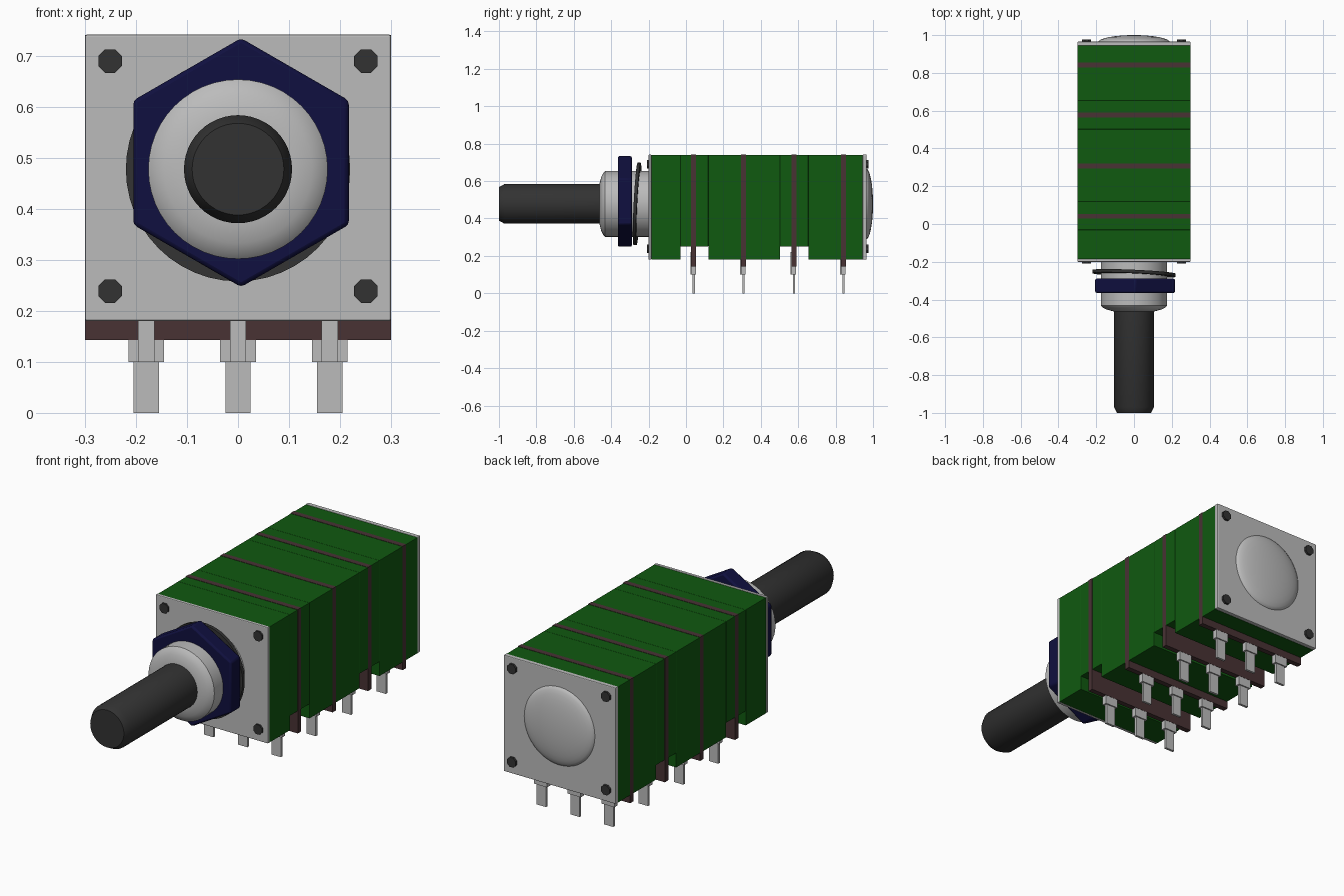
import bpy, bmesh, math
from mathutils import Matrix, Vector

if "Cube" in bpy.data.objects:
    bpy.data.objects.remove(bpy.data.objects["Cube"], do_unlink=True)

AXIS_Z = 0.478


def material(name, r, g, b):
    m = bpy.data.materials.new(name)
    m.use_nodes = True
    m.diffuse_color = (r, g, b, 1)
    m.node_tree.nodes["Principled BSDF"].inputs["Base Color"].default_value = (r, g, b, 1)
    return m


GREEN = material("green plastic", 0.005, 0.1, 0.005)
BROWN = material("brown laminate", 0.065, 0.032, 0.034)
METAL = material("light grey metal", 0.5, 0.5, 0.5)
DARK = material("dark grey", 0.032, 0.032, 0.032)
NAVY = material("navy blue", 0.005, 0.005, 0.05)


def finish(name, bm, mat, smooth=False, bevel=0):
    bmesh.ops.recalc_face_normals(bm, faces=bm.faces)
    mesh = bpy.data.meshes.new(name)
    bm.to_mesh(mesh)
    bm.free()
    mesh.materials.append(mat)
    ob = bpy.data.objects.new(name, mesh)
    bpy.context.collection.objects.link(ob)
    if bevel:
        mod = ob.modifiers.new("soft edges", "BEVEL")
        mod.width, mod.segments = bevel, 2
    if smooth:
        bpy.ops.object.select_all(action="DESELECT")
        ob.select_set(True)
        bpy.context.view_layer.objects.active = ob
        bpy.ops.object.shade_smooth_by_angle(angle=math.radians(35))
    return ob


def box(name, x, y, z, mat, bevel=0):
    """Box from (low, high) ranges on each axis."""
    bm = bmesh.new()
    bmesh.ops.create_cube(bm, size=1)
    for v in bm.verts:
        v.co = [r[0] if c < 0 else r[1] for r, c in zip((x, y, z), v.co)]
    return finish(name, bm, mat, bevel=bevel)


def lathe(name, profile, mat, sides=48, x=0, z=AXIS_Z, smooth=True, closed=False, turn=0):
    """Revolve (radius, y) points around an axis parallel to y."""
    bm = bmesh.new()
    rings = []
    for r, y in profile:
        if r == 0:
            rings.append([bm.verts.new((x, y, z))] * sides)
            continue
        angles = [turn + math.tau * i / sides for i in range(sides)]
        rings.append([bm.verts.new((x + r * math.cos(a), y, z + r * math.sin(a))) for a in angles])
    pairs = list(zip(rings, rings[1:])) + ([(rings[-1], rings[0])] if closed else [])
    for a, b in pairs:
        for i in range(sides):
            j = (i + 1) % sides
            bm.faces.new(list(dict.fromkeys((a[i], a[j], b[j], b[i]))))
    return finish(name, bm, mat, smooth)


# Control shaft and bushing
lathe("shaft", [(0, -1), (0.09, -1), (0.106, -0.97), (0.106, -0.4), (0, -0.4)], DARK)
lathe("bushing", [(0, -0.462), (0.11, -0.462), (0.145, -0.453), (0.165, -0.443), (0.176, -0.432),
                  (0.176, -0.19), (0, -0.19)], METAL)

# Hexagonal nut, sitting slightly off the shaft axis
bm = bmesh.new()
bmesh.ops.create_cone(bm, cap_ends=True, segments=6, radius1=0.244, radius2=0.244, depth=0.075)
turn = Matrix.Rotation(math.pi / 2, 4, "X")
bmesh.ops.transform(bm, verts=bm.verts, matrix=Matrix.Translation((0.006, -0.327, 0.491)) @ turn)
if max(v.co.z for v in bm.verts) < 0.73:
    bmesh.ops.rotate(bm, verts=bm.verts, cent=(0.006, -0.327, 0.491),
                     matrix=Matrix.Rotation(math.pi / 6, 3, "Y"))
finish("hex_nut", bm, NAVY, smooth=True, bevel=0.008)

# Tilted washer
washer = lathe("lock_washer", [(0.17, -0.27), (0.22, -0.27), (0.22, -0.253), (0.17, -0.253)],
               DARK, closed=True)
for v in washer.data.vertices:
    v.co.y += 0.05 * (v.co.z - AXIS_Z) - 0.045 * v.co.x

# End plates, rear dome and rivets
box("front_plate", (-0.3, 0.3), (-0.2, -0.185), (0.18, 0.742), METAL, 0.004)
box("rear_plate", (-0.3, 0.3), (0.944, 0.965), (0.18, 0.742), METAL, 0.004)
dome = [(0.19 * math.cos(t), 0.962 + 0.038 * math.sin(t))
        for t in [math.pi / 2 * i / 8 for i in range(8)]]
lathe("rear_dome", dome + [(0, 1.0)], METAL)
for x in (-0.251, 0.251):
    for z in (0.239, 0.69):
        for end, y0, y1 in (("front", -0.19, -0.209), ("rear", 0.955, 0.976)):
            lathe(end + "_rivet", [(0, y0), (0.025, y0), (0.025, y1), (0, y1)], DARK,
                  sides=8, x=x, z=z, smooth=False, turn=math.pi / 8)

# Green housing sections, alternating deep and raised undersides
cuts = [-0.185, -0.03, 0.119, 0.502, 0.654, 0.945]
for i, (y0, y1) in enumerate(zip(cuts, cuts[1:])):
    box("housing_section", (-0.299, 0.299), (y0, y1), (0.25 if i % 2 else 0.18, 0.74),
        GREEN, 0.002)

# Laminate wafers with clipped-on solder terminals
for y in (0.041, 0.307, 0.577, 0.842):
    box("wafer", (-0.3, 0.3), (y - 0.013, y + 0.013), (0.143, 0.7415), BROWN)
    for x in (-0.18, 0, 0.18):
        box("terminal_strip", (x - 0.016, x + 0.016), (y - 0.018, y), (0.1, 0.22), METAL)
        box("terminal_shoulder", (x - 0.035, x + 0.035), (y - 0.013, y + 0.012),
            (0.1, 0.143), METAL)
        box("terminal_pin", (x - 0.025, x + 0.025), (y - 0.006, y + 0.006), (0, 0.11), METAL)
